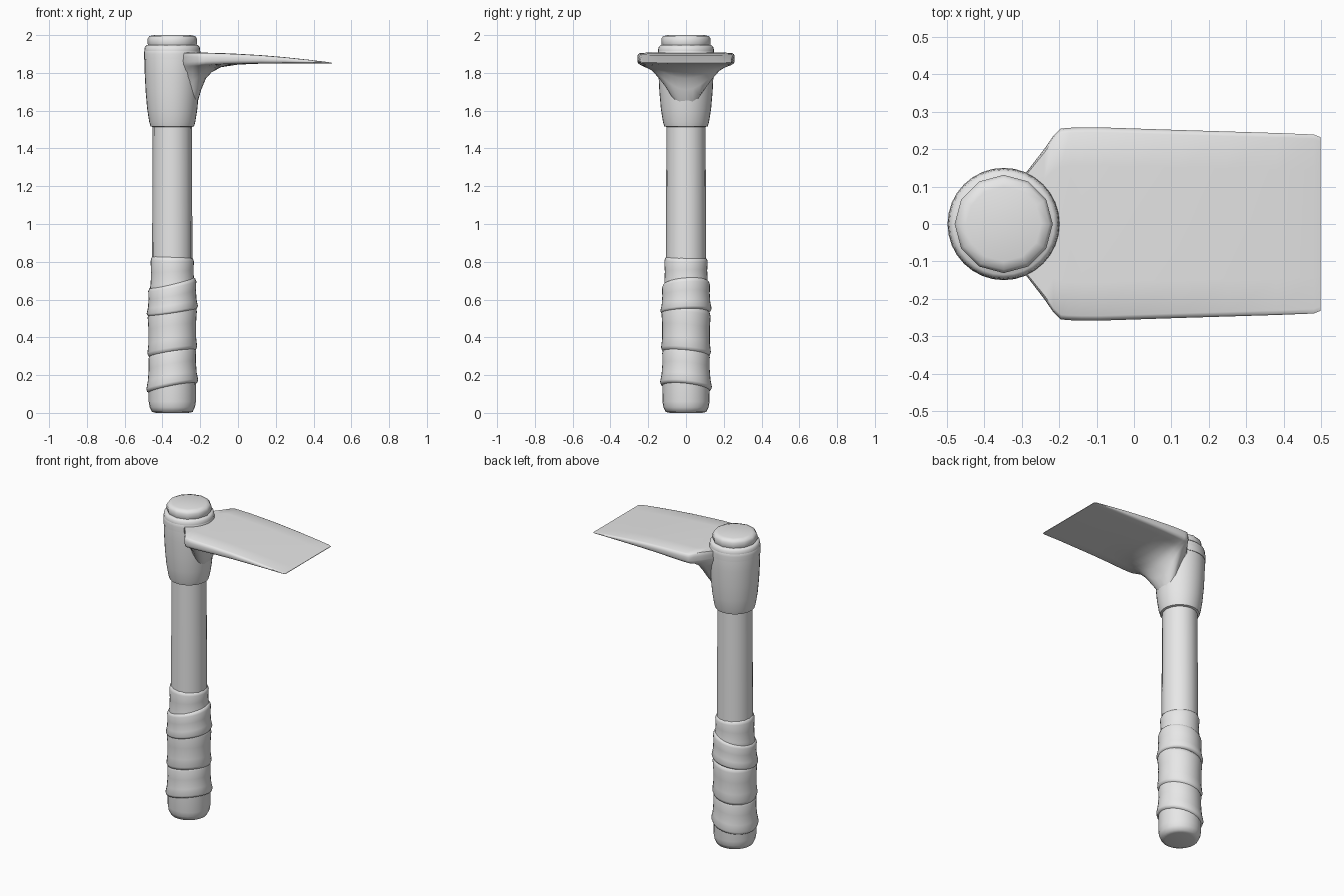
import bpy, bmesh
from math import cos, sin, pi, radians
from mathutils import Vector

cube = bpy.data.objects.get("Cube")
if cube:
    bpy.data.objects.remove(cube, do_unlink=True)

grey = bpy.data.materials.new("plain grey")
grey.use_nodes = True
COLOUR = (0.8, 0.8, 0.8, 1)
grey.diffuse_color = COLOUR
grey.node_tree.nodes["Principled BSDF"].inputs["Base Color"].default_value = COLOUR

AXIS = -0.348  # handle centre line


def loft(name, rings, angle=40):
    """Skin closed rings of points, cap both ends and smooth the result."""
    bm = bmesh.new()
    loops = [[bm.verts.new(p) for p in ring] for ring in rings]
    n = len(loops[0])
    for a, b in zip(loops, loops[1:]):
        for i in range(n):
            j = (i + 1) % n
            bm.faces.new((a[i], a[j], b[j], b[i]))
    bm.faces.new(loops[0][::-1])
    bm.faces.new(loops[-1])
    bmesh.ops.recalc_face_normals(bm, faces=bm.faces)
    mesh = bpy.data.meshes.new(name)
    bm.to_mesh(mesh)
    bm.free()
    mesh.materials.append(grey)
    obj = bpy.data.objects.new(name, mesh)
    bpy.context.collection.objects.link(obj)
    bpy.ops.object.select_all(action='DESELECT')
    obj.select_set(True)
    bpy.context.view_layer.objects.active = obj
    bpy.ops.object.shade_smooth_by_angle(angle=radians(angle))
    return obj


def ring(radius, height, sides, tilt=0, twist=0):
    """Ring round the handle; tilt raises its +x side, twist turns that side."""
    angles = [2 * pi * i / sides for i in range(sides)]
    return [(AXIS + radius * cos(a), radius * sin(a),
             height + tilt * cos(a - twist)) for a in angles]


def turned(name, profile, sides, angle=40):
    return loft(name, [ring(r, z, sides) for r, z in profile], angle)


# Handle
turned("shaft", [(0.107, 0.1), (0.106, 1.0), (0.103, 1.6)], 16)
turned("handle_butt", [(0.085, 0), (0.108, 0.005), (0.12, 0.03),
                       (0.125, 0.06), (0.124, 0.2)], 24, 60)

# Overlapping grip wraps: bottom, top, lower radius, upper radius, tilts, twist
wraps = [
    (0.13, 0.33, 0.137, 0.122, 0.028, 0.022, -0.5),
    (0.31, 0.55, 0.130, 0.128, 0.022, 0.020, -0.6),
    (0.53, 0.69, 0.135, 0.124, 0.020, 0.028, 0.3),
    (0.64, 0.825, 0.120, 0.112, 0.025, -0.005, 0.5),
]
for k, (z0, z1, r0, r1, t0, t1, twist) in enumerate(wraps):
    rings = []
    for f, swell in ((0, -0.018), (0.03, -0.004), (0.1, 0.002), (0.3, -0.003),
                     (0.6, -0.003), (0.88, 0.002), (0.97, -0.003), (1, -0.012)):
        rings.append(ring(r0 + (r1 - r0) * f + swell, z0 + (z1 - z0) * f, 32,
                          t0 + (t1 - t0) * f, twist))
    loft("grip_wrap_%d" % (k + 1), rings, 60)

# Head socket and the shaft end showing above it
turned("head_socket", [(0.1, 1.513), (0.115, 1.517), (0.122, 1.54), (0.133, 1.61),
                       (0.141, 1.7), (0.146, 1.8), (0.148, 1.92), (0.145, 1.937),
                       (0.135, 1.947)], 32, 50)
turned("shaft_end_cap", [(0.122, 1.93), (0.131, 1.955), (0.131, 1.98),
                         (0.122, 1.994), (0.1, 2.0)], 12, 50)

# Blade stations: x, half width, top, edge underside, centre underside
stations = [
    (-0.29, 0.135, 1.908, 1.84, 1.58),
    (-0.24, 0.200, 1.908, 1.84, 1.60),
    (-0.215, 0.236, 1.908, 1.84, 1.64),
    (-0.195, 0.255, 1.908, 1.842, 1.71),
    (-0.17, 0.257, 1.907, 1.843, 1.77),
    (-0.14, 0.258, 1.906, 1.844, 1.803),
    (-0.09, 0.258, 1.905, 1.846, 1.83),
    (0.0, 0.255, 1.901, 1.849, 1.844),
    (0.12, 0.251, 1.894, 1.851, 1.849),
    (0.25, 0.247, 1.883, 1.851, 1.85),
    (0.38, 0.243, 1.869, 1.851, 1.85),
    (0.48, 0.239, 1.857, 1.850, 1.85),
    (0.498, 0.232, 1.853, 1.850, 1.85),
]


def section(x, w, top, edge, centre):
    thick = top - edge
    half = [(0.6, top), (0.95, top - 0.03 * thick), (0.985, top - 0.12 * thick),
            (1, top - 0.35 * thick), (1, edge + 0.3 * thick),
            (0.98, edge + 0.08 * thick)]
    half += [(f, edge - (edge - centre) * cos(f * pi / 2) ** 2)
             for f in (0.93, 0.75, 0.6, 0.45, 0.3, 0.15)]
    right = [(x, f * w, z) for f, z in half]
    left = [(x, -y, z) for x, y, z in reversed(right)]
    return [(x, 0, top)] + right + [(x, 0, centre)] + left


loft("blade", [section(*s) for s in stations], 50)

# Soft fillet where the blade top meets the socket
turned("socket_fillet", [(0.150, 1.87), (0.150, 1.9), (0.147, 1.925), (0.13, 1.94)], 32, 60)
